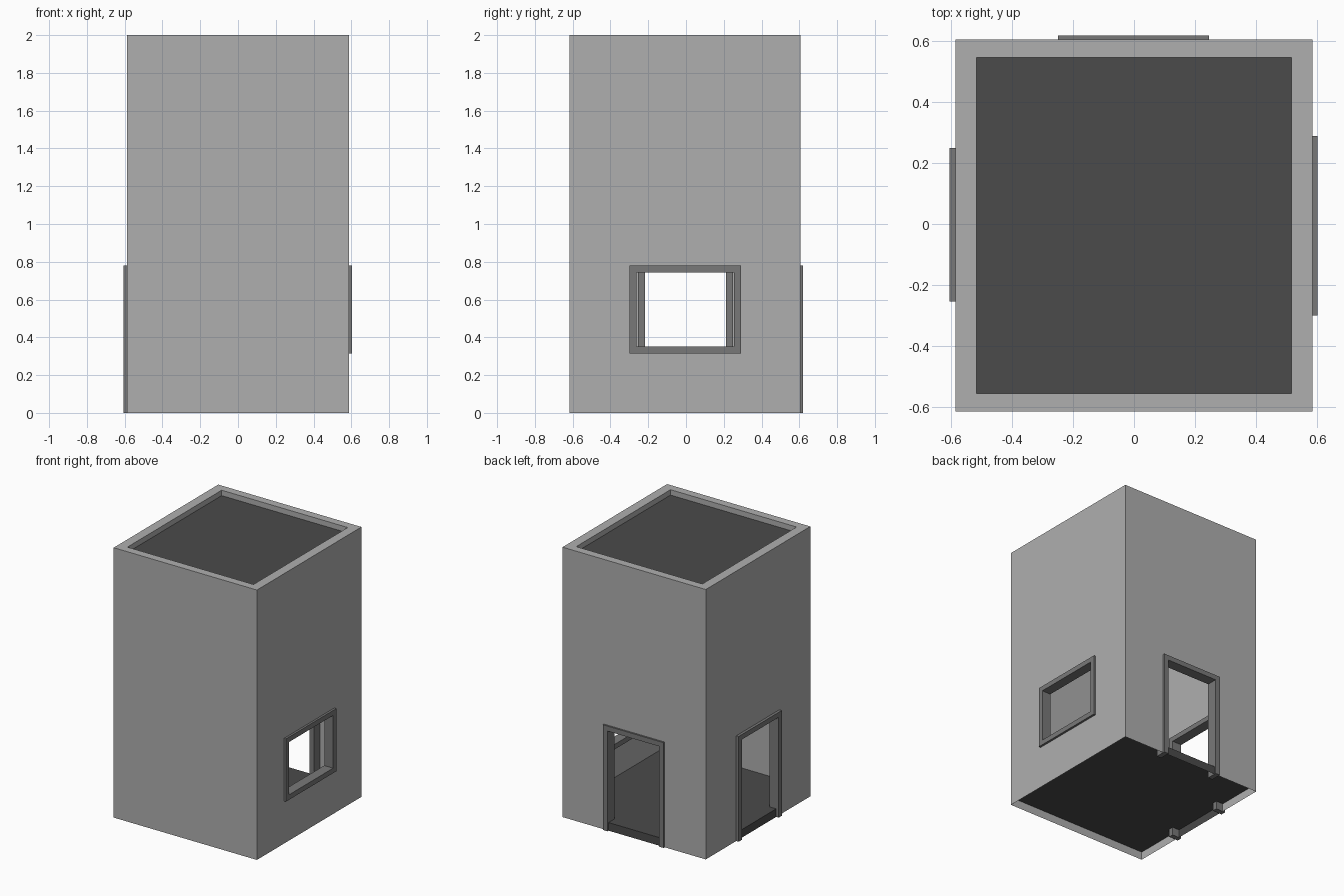
import bpy, bmesh

if "Cube" in bpy.data.objects:
    bpy.data.objects.remove(bpy.data.objects["Cube"])

X0, X1, Y0, Y1, H = -0.587, 0.587, -0.617, 0.607, 2.0
FLOOR_Z, ROOF_Z = 0.06, 1.96


def material(name, v):
    m = bpy.data.materials.new(name)
    m.diffuse_color = (v, v, v, 1)
    m.use_nodes = True
    m.node_tree.nodes["Principled BSDF"].inputs["Base Color"].default_value = m.diffuse_color
    return m


wall_mat = material("light grey wall", 0.43)
frame_mat = material("mid grey frame", 0.19)
dark_mat = material("dark grey slab", 0.07)


def finish(name, bm, mat):
    bmesh.ops.remove_doubles(bm, verts=bm.verts, dist=0.0005)
    me = bpy.data.meshes.new(name)
    bm.to_mesh(me)
    bm.free()
    me.materials.append(mat)
    ob = bpy.data.objects.new(name, me)
    bpy.context.collection.objects.link(ob)
    return ob


def face(bm, pts):
    return bm.faces.new([bm.verts.new(p) for p in pts])


def box(bm, lo, hi):
    vs = bmesh.ops.create_cube(bm, size=1)["verts"]
    for v in vs:
        for i in range(3):
            v.co[i] = hi[i] if v.co[i] > 0 else lo[i]


def panel(bm, axis, pos, span, sign, hole=None):
    """Vertical wall plane facing sign*axis, with an optional hole (a0, a1, z0, z1)."""
    a = [span[0], span[1]]
    z = [0, H]
    if hole:
        a = sorted(set(a + list(hole[:2])))
        z = sorted(set(z + list(hole[2:])))
    for i in range(len(a) - 1):
        for j in range(len(z) - 1):
            if hole and hole[0] <= a[i] < hole[1] and hole[2] <= z[j] < hole[3]:
                continue
            q = [(a[i], z[j]), (a[i + 1], z[j]), (a[i + 1], z[j + 1]), (a[i], z[j + 1])]
            pts = [(pos, u, w) if axis == 0 else (u, pos, w) for u, w in q]
            f = face(bm, pts)
            f.normal_update()
            if f.normal[axis] * sign < 0:
                f.normal_flip()


# Outer walls, open underneath, with two doorways and a window
bm = bmesh.new()
panel(bm, 1, Y0, (X0, X1), -1)
panel(bm, 1, Y1, (X0, X1), 1, (-0.22, 0.22, 0, 0.75))
panel(bm, 0, X0, (Y0, Y1), -1, (-0.225, 0.215, 0, 0.75))
panel(bm, 0, X1, (Y0, Y1), 1, (-0.275, 0.265, 0.34, 0.75))

# Parapet top and its inner lip down to the roof
outer = [(X0, Y0), (X1, Y0), (X1, Y1), (X0, Y1)]
inner = [(-0.517, -0.557), (0.517, -0.557), (0.517, 0.547), (-0.517, 0.547)]
for i in range(4):
    k = (i + 1) % 4
    face(bm, [(*outer[i], H), (*outer[k], H), (*inner[k], H), (*inner[i], H)])
    face(bm, [(*inner[i], H), (*inner[k], H), (*inner[k], ROOF_Z), (*inner[i], ROOF_Z)])
finish("walls", bm, wall_mat)

# Recessed flat roof
bm = bmesh.new()
face(bm, [(*p, ROOF_Z) for p in inner])
finish("roof", bm, dark_mat)

# Floor, with the corner between the doorways facing up, and door thresholds
bm = bmesh.new()
cut_a, cut_b = (-0.21, Y1), (X0, 0.205)
face(bm, [(*p, FLOOR_Z) for p in (cut_a, outer[2], outer[1], outer[0], cut_b)])
face(bm, [(*p, FLOOR_Z) for p in (cut_a, outer[3], cut_b)])
face(bm, [(0.22, Y1, 0), (-0.22, Y1, 0), (-0.22, Y1, FLOOR_Z), (0.22, Y1, FLOOR_Z)])
face(bm, [(X0, 0.215, 0), (X0, -0.225, 0), (X0, -0.225, FLOOR_Z), (X0, 0.215, FLOOR_Z)])
finish("floor", bm, dark_mat)


def frame(name, axis, depth, a0, a1, z0, z1, sill):
    """Door or window surround running through the wall."""
    t = 0.037
    bars = [(a0, a0 + t, z0, z1), (a1 - t, a1, z0, z1), (a0 + t, a1 - t, z1 - t, z1)]
    if sill:
        bars.append((a0 + t, a1 - t, z0, z0 + t))
    bm = bmesh.new()
    for u0, u1, w0, w1 in bars:
        if axis == 0:
            box(bm, (depth[0], u0, w0), (depth[1], u1, w1))
        else:
            box(bm, (u0, depth[0], w0), (u1, depth[1], w1))
    finish(name, bm, frame_mat)


frame("side_door_frame", 0, (-0.607, -0.53), -0.255, 0.25, 0, 0.78, False)
frame("back_door_frame", 1, (0.54, 0.62), -0.25, 0.247, 0, 0.78, False)
frame("window_frame", 0, (0.53, 0.603), -0.30, 0.29, 0.315, 0.78, True)
